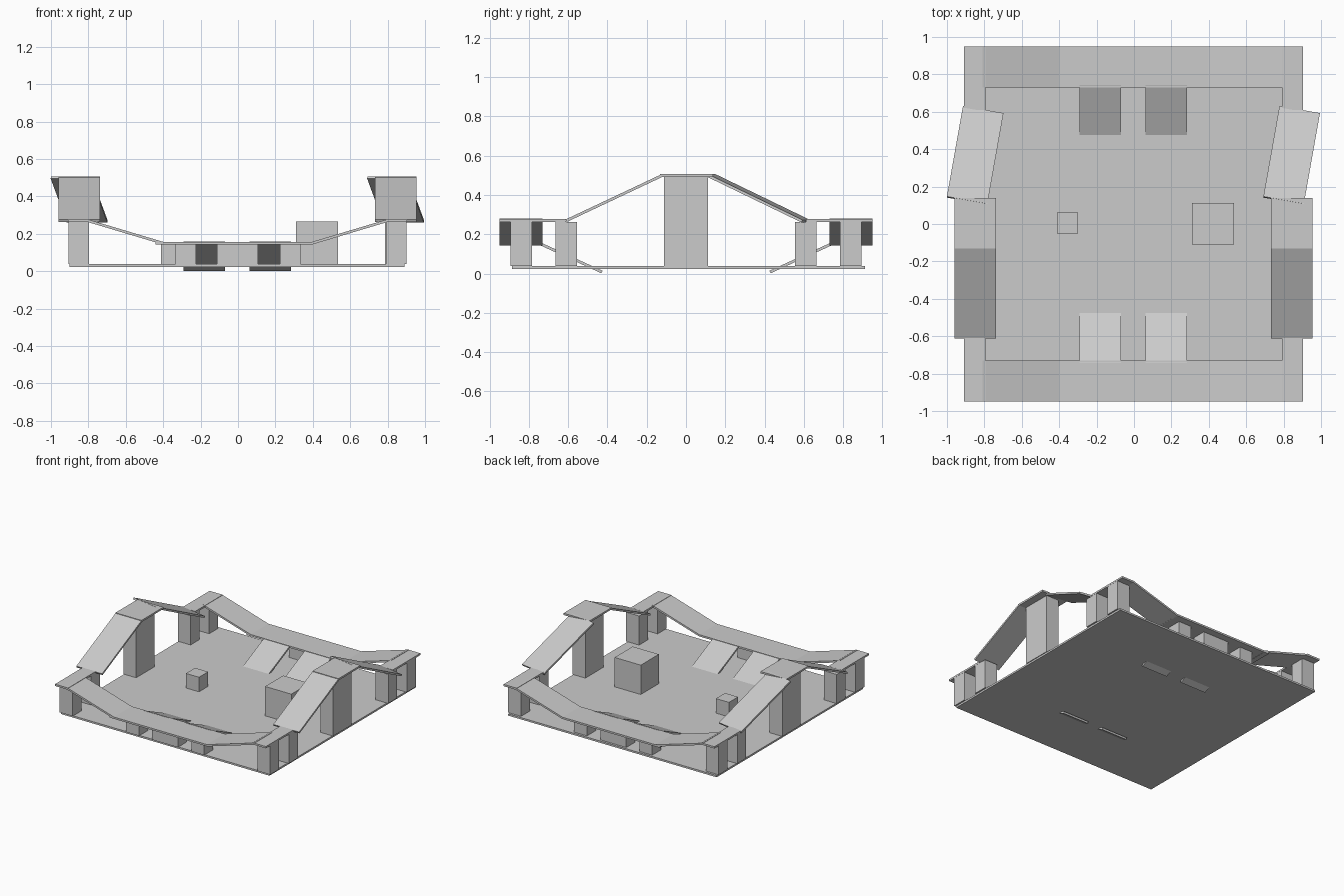
import bpy, bmesh
from mathutils import Vector, Matrix

if "Cube" in bpy.data.objects:
    bpy.data.objects.remove(bpy.data.objects["Cube"])

T = 0.014  # sheet thickness


def add(name, matrix):
    bm = bmesh.new()
    bmesh.ops.create_cube(bm, size=1, matrix=matrix)
    me = bpy.data.meshes.new(name)
    bm.to_mesh(me)
    bm.free()
    ob = bpy.data.objects.new(name, me)
    bpy.context.collection.objects.link(ob)
    return ob


def box(name, x, y, z):
    lo, hi = Vector((x[0], y[0], z[0])), Vector((x[1], y[1], z[1]))
    return add(name, Matrix.Translation((lo + hi) / 2) @ Matrix.Diagonal((*(hi - lo), 1)))


def plank(name, p, q, width):
    """Sloped board whose top centre line runs from p to q."""
    p, q = Vector(p), Vector(q)
    along = (q - p).normalized()
    side = Vector((0, 0, 1)).cross(along).normalized()
    up = along.cross(side)
    rot = Matrix((along, side, up)).transposed().to_4x4()
    mid = (p + q) / 2 - up * T / 2
    return add(name, Matrix.Translation(mid) @ rot @ Matrix.Diagonal(((q - p).length, width, T, 1)))


F = 0.037  # floor top

# Floor and loose blocks
box("floor", (-0.9, 0.89), (-0.885, 0.91), (F - T, F))
box("large_block", (0.31, 0.535), (-0.11, 0.112), (F, 0.265))
box("small_block", (-0.412, -0.3), (-0.05, 0.062), (F, 0.15))

# Low walkways along the front and back
for s, end in ((-1, "front"), (1, "back")):
    y0, y1 = sorted((s * 0.73, s * 0.948))
    ym = (y0 + y1) / 2
    py = sorted((s * 0.783, s * 0.893))
    box(end + "_walkway", (-0.44, 0.4), (y0, y1), (0.157 - T, 0.157))
    plank(end + "_left_slope", (-0.81, ym, 0.279), (-0.395, ym, 0.155), y1 - y0)
    plank(end + "_right_slope", (0.39, ym, 0.155), (0.805, ym, 0.279), y1 - y0)
    for i, (a, b) in enumerate(((-0.335, -0.225), (-0.112, 0.108), (0.225, 0.335))):
        box(f"{end}_walkway_support_{i}", (a, b), py, (F, 0.157 - T))
    # Entry ramps down to the floor
    for x in (-0.18, 0.173):
        plank(end + "_entry_ramp", (x, s * 0.425, 0.014), (x, s * 0.74, 0.158), 0.222)
    # Corner platforms on pairs of pillars
    for side, x in (("left", -0.908), ("right", 0.79)):
        box(f"{end}_{side}_corner_platform", (x, x + 0.113), sorted((s * 0.61, s * 0.948)), (0.277 - T, 0.277))
        for a, b in ((0.783, 0.893), (0.555, 0.665)):
            box(f"{end}_{side}_corner_pillar", (x + 0.002, x + 0.112), sorted((s * a, s * b)), (F, 0.277 - T))

# High side bridges: the right one is a shifted copy of the left
for side, dx in (("left", 0), ("right", 1.692)):
    box(side + "_bridge_pillar", (-0.906 + dx, -0.796 + dx), (-0.112, 0.112), (F, 0.506 - T))
    box(side + "_bridge_deck", (-0.96 + dx, -0.737 + dx), (-0.132, 0.138), (0.506 - T, 0.506))
    xm = -0.849 + dx
    plank(side + "_front_bridge_ramp", (xm, -0.613, 0.275), (xm, -0.125, 0.505), 0.222)
    plank(side + "_back_bridge_ramp", (-0.892 + dx, 0.128, 0.507), (-0.806 + dx, 0.612, 0.273), 0.22)
